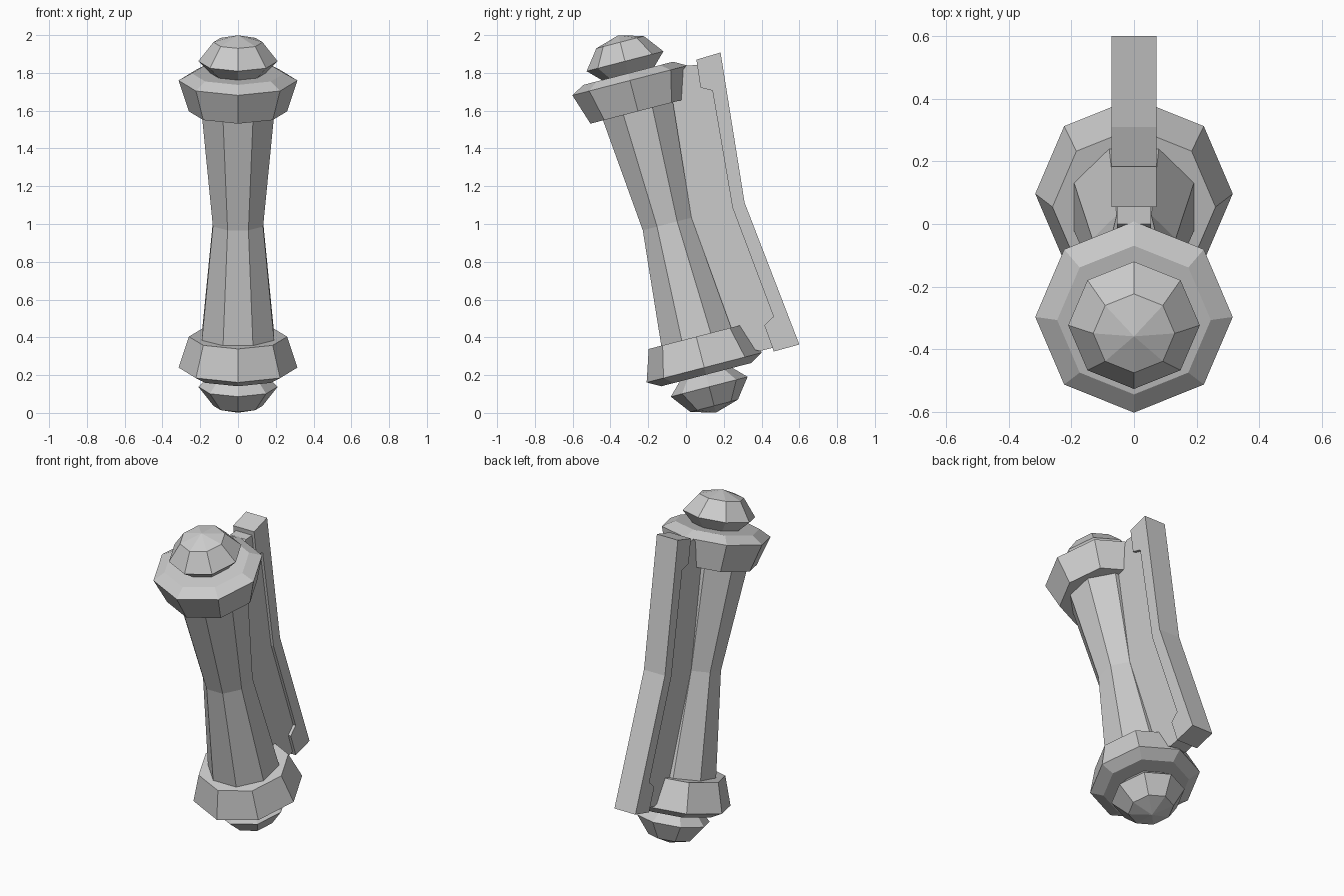
import bpy, bmesh, math
from mathutils import Matrix, Vector

if "Cube" in bpy.data.objects:
    bpy.data.objects.remove(bpy.data.objects["Cube"])

TILT = math.radians(14.5)
PLACE = Matrix.Translation((0, -0.1, 1.0)) @ Matrix.Rotation(TILT, 4, 'X')


def finish(name, bm):
    bmesh.ops.recalc_face_normals(bm, faces=bm.faces)
    mesh = bpy.data.meshes.new(name)
    bm.to_mesh(mesh)
    bm.free()
    ob = bpy.data.objects.new(name, mesh)
    bpy.context.collection.objects.link(ob)
    return ob


def lathe(name, profile, phase=0.0, flip=False):
    """Eight-sided turned part along the tilted axis; profile is (radius, height)."""
    bm = bmesh.new()
    rings = []
    for r, h in profile:
        h = -h if flip else h
        if r == 0:
            rings.append([bm.verts.new((0, 0, h))] * 8)
        else:
            rings.append([bm.verts.new((r * math.cos(phase + i * math.pi / 4),
                                        r * math.sin(phase + i * math.pi / 4), h))
                          for i in range(8)])
    for a, b in zip(rings, rings[1:]):
        for i in range(8):
            j = (i + 1) % 8
            bm.faces.new(list(dict.fromkeys((a[i], a[j], b[j], b[i]))))
    for ring in (rings[0], rings[-1]):
        if ring[0] is not ring[1]:
            bm.faces.new(ring)
    bm.transform(PLACE)
    return finish(name, bm)


def plate(name, outline, half_width):
    """Side outline in (y, z) extruded across x."""
    bm = bmesh.new()
    face = bm.faces.new([bm.verts.new((-half_width, y, z)) for y, z in outline])
    new = bmesh.ops.extrude_face_region(bm, geom=[face])["geom"]
    bmesh.ops.translate(bm, vec=Vector((2 * half_width, 0, 0)),
                        verts=[v for v in new if isinstance(v, bmesh.types.BMVert)])
    return finish(name, bm)


# Waisted grip
lathe("grip", [(0.207, -0.64), (0.207, -0.616), (0.144, 0), (0.207, 0.616), (0.207, 0.64)],
      phase=math.pi / 8)

# Collars and end knobs, the same at both ends
for end, flip in (("top", False), ("bottom", True)):
    lathe(end + "_collar", [(0.26, 0.616), (0.315, 0.785), (0.245, 0.824)], flip=flip)
    lathe(end + "_knob", [(0.135, 0.815), (0.21, 0.89), (0.13, 0.994), (0, 1.032)], flip=flip)

# Thin web joining grip and back bar
plate("web", [(-0.1, 1.7), (0.0, 1.838), (0.1, 1.845), (0.17, 1.7), (0.27, 1.1), (0.5, 0.5),
              (0.46, 0.345), (0.39, 0.327), (0.2, 0.38), (-0.1, 1.0)], 0.055)

# Bent back bar with hooked ends
plate("back_bar", [(0.055, 1.87), (0.183, 1.908), (0.31, 1.114), (0.6, 0.362), (0.465, 0.325),
                   (0.415, 0.463), (0.463, 0.51), (0.246, 1.087), (0.14, 1.706),
                   (0.077, 1.722)], 0.072)
